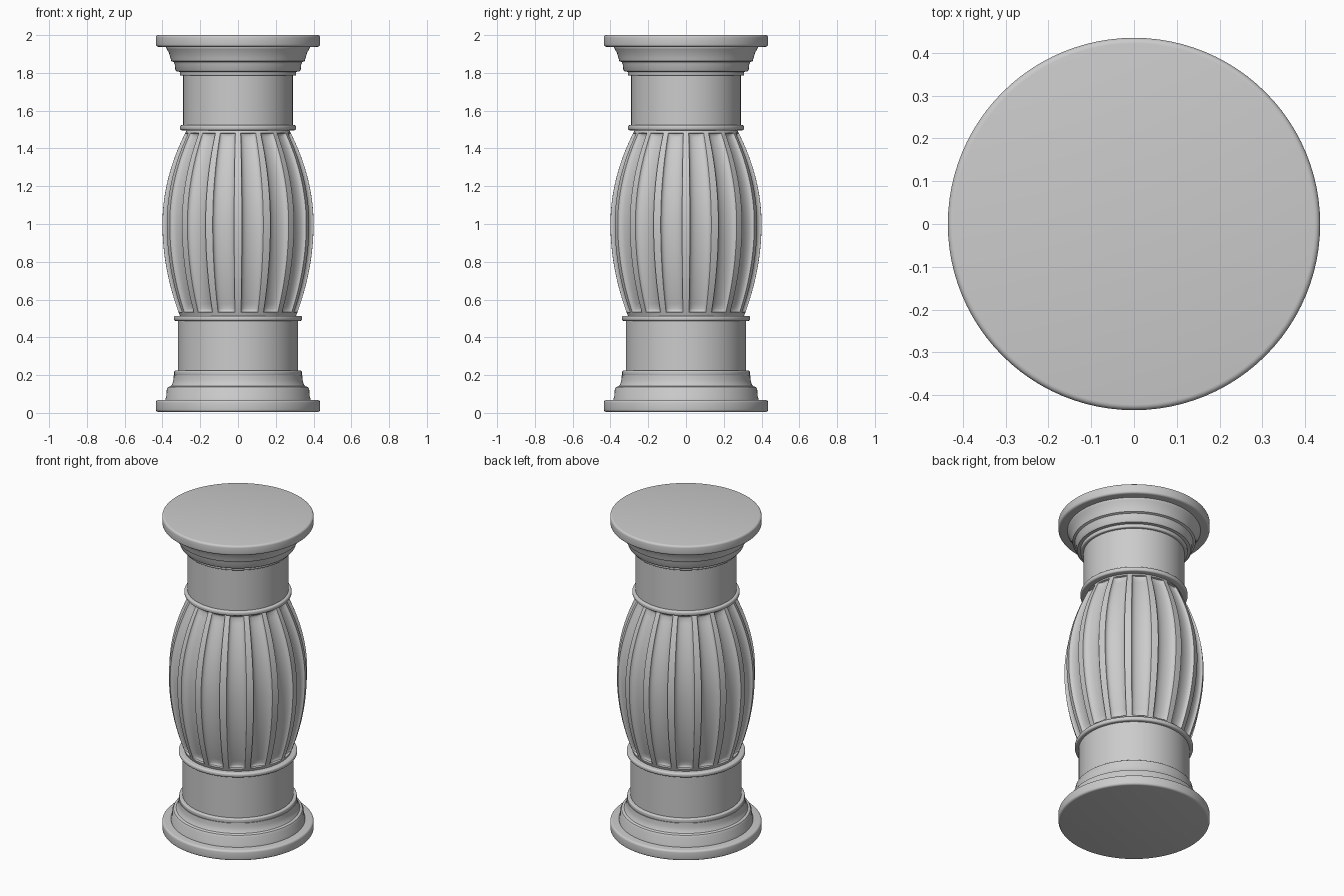
import bpy, bmesh, math

if "Cube" in bpy.data.objects:
    bpy.data.objects.remove(bpy.data.objects["Cube"])


def finish(name, bm, angle=35):
    bmesh.ops.recalc_face_normals(bm, faces=bm.faces)
    me = bpy.data.meshes.new(name)
    bm.to_mesh(me)
    bm.free()
    ob = bpy.data.objects.new(name, me)
    bpy.context.collection.objects.link(ob)
    bpy.ops.object.select_all(action='DESELECT')
    ob.select_set(True)
    bpy.context.view_layer.objects.active = ob
    bpy.ops.object.shade_smooth_by_angle(angle=math.radians(angle))
    return ob


def skin(name, rings, angle=35):
    """Bridge rings of points and cap both ends."""
    bm = bmesh.new()
    loops = [[bm.verts.new(p) for p in ring] for ring in rings]
    n = len(loops[0])
    for a, b in zip(loops, loops[1:]):
        for i in range(n):
            j = (i + 1) % n
            bm.faces.new((a[i], a[j], b[j], b[i]))
    bm.faces.new(loops[0][::-1])
    bm.faces.new(loops[-1])
    return finish(name, bm, angle)


def lathe(name, profile, n=96):
    return skin(name, [[(r * math.cos(2 * math.pi * i / n),
                         r * math.sin(2 * math.pi * i / n), z)
                        for i in range(n)] for r, z in profile])


def disc(name, r, z0, z1, e):
    """Round slab with softened rims."""
    arc = [(r - e + e * math.sin(t * math.pi / 8),
            e - e * math.cos(t * math.pi / 8)) for t in range(5)]
    lathe(name, [(x, z0 + d) for x, d in arc] +
          [(x, z1 - d) for x, d in reversed(arc)])


# Base: plinth, stepped moulding, collar and lower drum
disc("base_plinth", 0.435, 0.005, 0.068, 0.013)
lathe("base_moulding", [(0.385, 0.06), (0.385, 0.075), (0.38, 0.085),
                        (0.377, 0.125), (0.37, 0.137), (0.355, 0.142),
                        (0.347, 0.155), (0.342, 0.175), (0.34, 0.2)])
disc("base_collar", 0.338, 0.197, 0.224, 0.007)
lathe("lower_drum", [(0.318, 0.21), (0.318, 0.5)])
disc("lower_ring", 0.34, 0.487, 0.514, 0.01)

# Bulging body with sixteen concave flutes
FLUTES, STEPS, WIDTH, DEPTH = 16, 14, 0.74, 0.032
Z0, Z1 = 0.51, 1.50
F0, F1 = 0.532, 1.482


def body_radius(z):
    return 0.40 - (0.12 if z > 1 else 0.09) * ((z - 1) / 0.48) ** 2


# Each sample: angle in pitches from a ridge centre, depth factor
samples = [(0.0, 0.0)]
for k in range(STEPS + 1):
    c = -math.cos(math.pi * k / STEPS)
    samples.append((0.5 + 0.5 * WIDTH * c, math.sqrt(max(0, 1 - c * c)) ** 0.9))

heights = [(Z0, 0), (F0, 0), (F0 + 0.003, 0.55), (F0 + 0.009, 0.8), (F0 + 0.02, 1)]
heights += [(F0 + 0.02 + (F1 - F0 - 0.04) * k / 36, 1) for k in range(1, 36)]
heights += [(F1 - 0.02, 1), (F1 - 0.009, 0.8), (F1 - 0.003, 0.55), (F1, 0), (Z1, 0)]
rings = []
for z, e in heights:
    ring = []
    for f in range(FLUTES):
        for u, d in samples:
            a = 2 * math.pi * (f + u) / FLUTES
            r = body_radius(z) - DEPTH * body_radius(z) / 0.4 * d * e
            ring.append((r * math.cos(a), r * math.sin(a), z))
    rings.append(ring)
skin("fluted_body", rings, 30)

# Neck and capital
disc("upper_ring", 0.308, 1.496, 1.524, 0.01)
lathe("upper_neck", [(0.29, 1.51), (0.29, 1.80)])
disc("capital_collar", 0.308, 1.785, 1.81, 0.007)
lathe("capital_moulding", [(0.305, 1.805), (0.325, 1.808), (0.332, 1.817),
                           (0.335, 1.845), (0.34, 1.857), (0.353, 1.862),
                           (0.358, 1.88), (0.365, 1.905), (0.377, 1.925),
                           (0.382, 1.935), (0.382, 1.95)])
disc("capital_slab", 0.435, 1.938, 2.0, 0.013)
